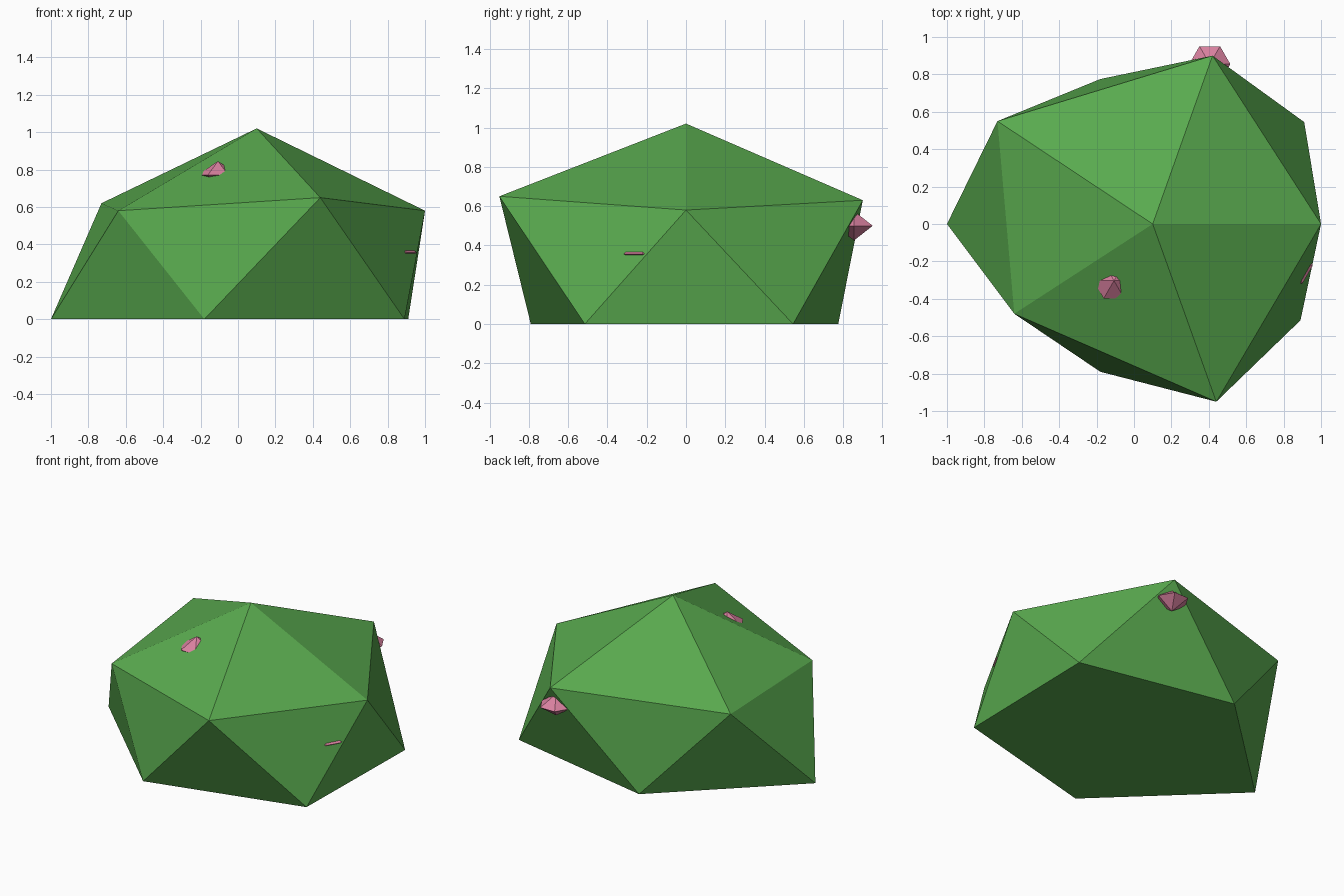
import bpy
import bmesh
from math import cos, sin, tau

cube = bpy.data.objects.get("Cube")
if cube:
    bpy.data.objects.remove(cube)


def make_material(name, color):
    mat = bpy.data.materials.new(name)
    mat.use_nodes = True
    mat.diffuse_color = color
    mat.node_tree.nodes["Principled BSDF"].inputs["Base Color"].default_value = color
    return mat


def finish(bm, name, mat, location=(0, 0, 0)):
    bmesh.ops.recalc_face_normals(bm, faces=bm.faces)
    mesh = bpy.data.meshes.new(name)
    bm.to_mesh(mesh)
    bm.free()
    mesh.materials.append(mat)
    obj = bpy.data.objects.new(name, mesh)
    obj.location = location
    bpy.context.collection.objects.link(obj)
    return obj


leaf_green = make_material("leaf green", (0.10, 0.40, 0.077, 1))
berry_pink = make_material("berry pink", (0.70, 0.22, 0.35, 1))

# Foliage: faceted dome with an apex, a shoulder ring and a flat five-sided base
bm = bmesh.new()
apex = bm.verts.new((0.10, 0, 1.02))
shoulder = [bm.verts.new(p) for p in (
    (1.0, 0, 0.58), (0.42, 0.90, 0.63), (-0.73, 0.55, 0.62),
    (-0.64, -0.48, 0.58), (0.44, -0.95, 0.65))]
base = [bm.verts.new((x, y, 0)) for x, y in (
    (0.91, 0.545), (-0.18, 0.775), (-1.0, 0), (-0.18, -0.79), (0.89, -0.515))]
for i in range(5):
    j = (i + 1) % 5
    bm.faces.new((apex, shoulder[i], shoulder[j]))
    bm.faces.new((shoulder[i], base[i], shoulder[j]))
    bm.faces.new((shoulder[j], base[i], base[j]))
bm.faces.new(base[::-1])
finish(bm, "foliage", leaf_green)


# Berries: six-sided double pyramids, partly sunk into the foliage
def berry(name, location, radius=0.11, half_height=0.075):
    bm = bmesh.new()
    ring = [bm.verts.new((radius * cos(tau * k / 6), radius * sin(tau * k / 6), 0))
            for k in range(6)]
    for z in (half_height, -half_height):
        tip = bm.verts.new((0, 0, z))
        for k in range(6):
            bm.faces.new((ring[k], ring[(k + 1) % 6], tip))
    finish(bm, name, berry_pink, location)


berry("back_berry", (0.405, 0.855, 0.50))
berry("front_berry", (-0.107, -0.303, 0.77))
berry("left_berry", (0.846, -0.222, 0.357))
